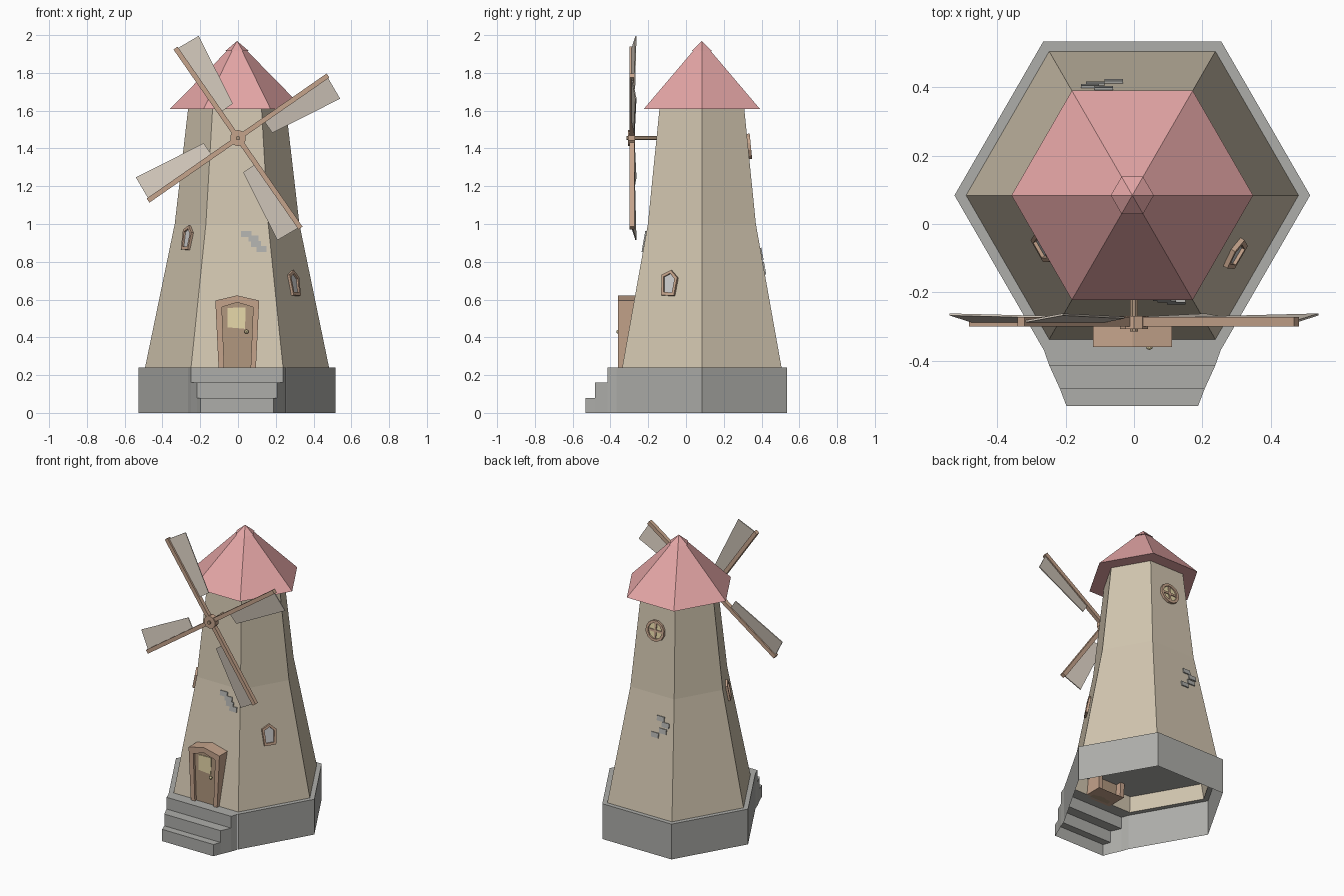
import bpy, bmesh
from math import sin, cos, radians, pi
from mathutils import Matrix, Vector

if "Cube" in bpy.data.objects:
    bpy.data.objects.remove(bpy.data.objects["Cube"])

CX, CY = -0.005, 0.084


def material(name, *rgb):
    m = bpy.data.materials.new(name)
    m.diffuse_color = (*rgb, 1)
    m.use_nodes = True
    m.node_tree.nodes["Principled BSDF"].inputs["Base Color"].default_value = m.diffuse_color
    return m


PLASTER = material("plaster", 0.64, 0.56, 0.43)
ROOF = material("roof_red", 0.78, 0.38, 0.38)
WOOD = material("wood", 0.56, 0.37, 0.26)
DARK = material("dark_wood", 0.44, 0.31, 0.21)
CANVAS = material("canvas", 0.66, 0.59, 0.51)
STONE = material("stone", 0.42, 0.42, 0.40)
GLASS = material("glass", 0.62, 0.62, 0.62)
YELLOW = material("lit_glass", 0.80, 0.69, 0.40)


def build(name, verts, faces, mat):
    me = bpy.data.meshes.new(name)
    me.from_pydata([tuple(v) for v in verts], [], faces)
    bm = bmesh.new()
    bm.from_mesh(me)
    bmesh.ops.recalc_face_normals(bm, faces=bm.faces)
    bm.to_mesh(me)
    bm.free()
    me.materials.append(mat)
    ob = bpy.data.objects.new(name, me)
    bpy.context.collection.objects.link(ob)
    return ob


def hexa(r, z):
    return [Vector((CX + r * cos(i * pi / 3), CY + r * sin(i * pi / 3), z)) for i in range(6)]


def hex_loft(name, rings, mat, bottom=False):
    verts = [v for r, z in rings for v in hexa(r, z)]
    faces = [(k * 6 + i, k * 6 + (i + 1) % 6, k * 6 + 6 + (i + 1) % 6, k * 6 + 6 + i)
             for k in range(len(rings) - 1) for i in range(6)]
    if bottom:
        faces.append(tuple(range(5, -1, -1)))
    return build(name, verts, faces, mat)


def frame(origin, t, up):
    t, up = Vector(t).normalized(), Vector(up).normalized()
    m = Matrix((t, up, t.cross(up))).transposed().to_4x4()
    m.translation = Vector(origin)
    return m


def slab(name, outer, d0, d1, m, mat, inner=None):
    """Extruded outline, or an extruded ring when an inner outline is given."""
    n = len(outer)
    loops = [(outer, d0), (outer, d1)]
    if inner:
        loops += [(inner, d1), (inner, d0)]
    verts = [m @ Vector((x, y, d)) for pts, d in loops for x, y in pts]
    k = len(loops)
    faces = [(a * n + i, a * n + (i + 1) % n, (a + 1) % k * n + (i + 1) % n, (a + 1) % k * n + i)
             for a in range(k if inner else 1) for i in range(n)]
    if not inner:
        faces += [tuple(range(n)), tuple(range(n, 2 * n))]
    return build(name, verts, faces, mat)


def rect(x0, x1, y0, y1):
    return [(x0, y0), (x1, y0), (x1, y1), (x0, y1)]


def ngon(n, r):
    return [(r * cos(2 * pi * (i + .5) / n), r * sin(2 * pi * (i + .5) / n)) for i in range(n)]


def wall(angle, z):
    """Frame lying on a sloped tower face: x sideways, y up the wall, z outward."""
    a = radians(angle)
    if z < 1.0:
        r, slope = 0.487 - (z - 0.24) * 0.2066, -0.179
    else:
        r, slope = 0.33 - (z - 1.0) * 0.113, -0.098
    ap = r * 0.866
    return frame((CX + ap * cos(a), CY + ap * sin(a), z), (-sin(a), cos(a), 0),
                 (slope * cos(a), slope * sin(a), 1))


# Tower, roof and inner floor
hex_loft("tower", [(0.487, 0.24), (0.33, 1.0), (0.258, 1.62)], PLASTER)
build("floor", hexa(0.465, 0.34), [tuple(range(6))], STONE)
hex_loft("roof", [(0.354, 1.61), (0.05, 1.92)], ROOF, True)
hex_loft("roof_cap", [(0.063, 1.915), (0.001, 1.968)], ROOF, True)

# Hollow stone base, open at the front where the steps join
verts = hexa(0.521, 0) + hexa(0.521, 0.24) + hexa(0.485, 0.24)
faces = [(i, (i + 1) % 6, 6 + (i + 1) % 6, 6 + i) for i in range(6) if i != 4]
faces += [(6 + i, 6 + (i + 1) % 6, 12 + (i + 1) % 6, 12 + i) for i in range(6)]
build("base", verts, faces, STONE)

# Tapering steps
edges = [(-0.367, 0.26), (-0.415, 0.243), (-0.483, 0.212), (-0.533, 0.193)]
verts, faces = [], []
for i, z in enumerate((0.24, 0.16, 0.08)):
    (y0, w0), (y1, w1) = edges[i], edges[i + 1]
    b = len(verts)
    for y, w in ((y0, w0), (y1, w1)):
        for zz in (z, z - 0.08, 0):
            verts += [(CX - w, y, zz), (CX + w, y, zz)]
    faces += [(b, b + 1, b + 7, b + 6), (b + 6, b + 7, b + 9, b + 8),
              (b, b + 6, b + 10, b + 4), (b + 1, b + 5, b + 11, b + 7)]
build("steps", verts, faces, STONE)

# Door with frame, window and knob
m = frame((CX, 0, 0), (1, 0, 0), (0, 0, 1))
outer = [(-0.098, 0.24), (0.1, 0.24), (0.117, 0.595), (0.0, 0.622), (-0.115, 0.595)]
inner = [(-0.068, 0.24), (0.072, 0.24), (0.085, 0.56), (0.0, 0.585), (-0.08, 0.56)]
slab("door_frame", outer, 0.22, 0.36, m, WOOD, inner)
slab("door", inner, 0.26, 0.343, m, DARK)
slab("door_window", [(-0.05, 0.453), (0.042, 0.445), (0.046, 0.558), (-0.05, 0.556)],
     0.34, 0.347, m, YELLOW)
bpy.ops.mesh.primitive_uv_sphere_add(segments=8, ring_count=6, radius=0.011,
                                     location=(0.045, -0.358, 0.43))
knob = bpy.context.object
knob.name = "door_knob"
knob.data.materials.append(YELLOW)

# Crooked side windows
outer = [(-0.037, -0.065), (0.04, -0.067), (0.051, 0.03), (0.008, 0.07), (-0.046, 0.045)]
inner = [(x * 0.68, y * 0.75) for x, y in outer]
for side, angle, z, s in (("right", -30, 0.685, 1), ("left", 210, 0.925, 0.95)):
    m = wall(angle, z)
    slab(side + "_window_frame", [(x * s, y * s) for x, y in outer], -0.01, 0.014, m, WOOD,
         [(x * s, y * s) for x, y in inner])
    slab(side + "_window_glass", [(x * s, y * s) for x, y in inner], -0.01, 0.004, m, GLASS)

# Round window at the back
m = wall(90, 1.41)
slab("round_window_frame", ngon(12, 0.07), -0.01, 0.014, m, WOOD, ngon(12, 0.052))
slab("round_window_glass", ngon(12, 0.053), -0.01, 0.004, m, YELLOW)
slab("round_window_bar_across", rect(-0.053, 0.053, -0.007, 0.007), 0, 0.01, m, WOOD)
slab("round_window_bar_upright", rect(-0.007, 0.007, -0.053, 0.053), 0, 0.01, m, WOOD)

# Exposed stones on the front and back
bricks = [(-0.04, 0.042), (-0.002, 0.018), (0.012, -0.012), (0.04, -0.038)]
for side, angle, z, x0, flip in (("front", -90, 0.905, 0.09, 1), ("back", 90, 0.80, 0.09, 0.8)):
    m = wall(angle, z)
    for i, (x, y) in enumerate(bricks):
        if side == "back":
            x = (-0.005, 0.035, 0.02, -0.035)[i]
            y *= 1.4
        slab(f"{side}_stone_{i + 1}", rect(x0 + x - 0.028, x0 + x + 0.026, y - 0.016, y + 0.016),
             -0.01, 0.007, m, STONE)

# Sails: axle, hub and four blades
m = frame((0, 0, 1.455), (1, 0, 0), (0, 0, 1))
slab("sail_axle", ngon(8, 0.012), 0.1, 0.315, m, DARK)
slab("sail_hub", ngon(10, 0.043), 0.27, 0.307, m, WOOD)
canvas = [(0.165, -0.008), (0.165, -0.082), (0.563, -0.139), (0.573, -0.008)]
for i in range(4):
    a = radians(34.8 + 90 * i)
    t, v = Vector((cos(a), 0, sin(a))), Vector((-sin(a), 0, cos(a)))
    slab(f"sail_spar_{i + 1}", rect(0.02, 0.58, -0.013, 0.013), 0.273, 0.3,
         frame((0, 0, 1.455), t, v), WOOD)
    slab(f"sail_canvas_{i + 1}", canvas, -0.003, 0.003,
         frame((0, -0.287, 1.455), t, v + Vector((0, -0.16, 0))), CANVAS)
